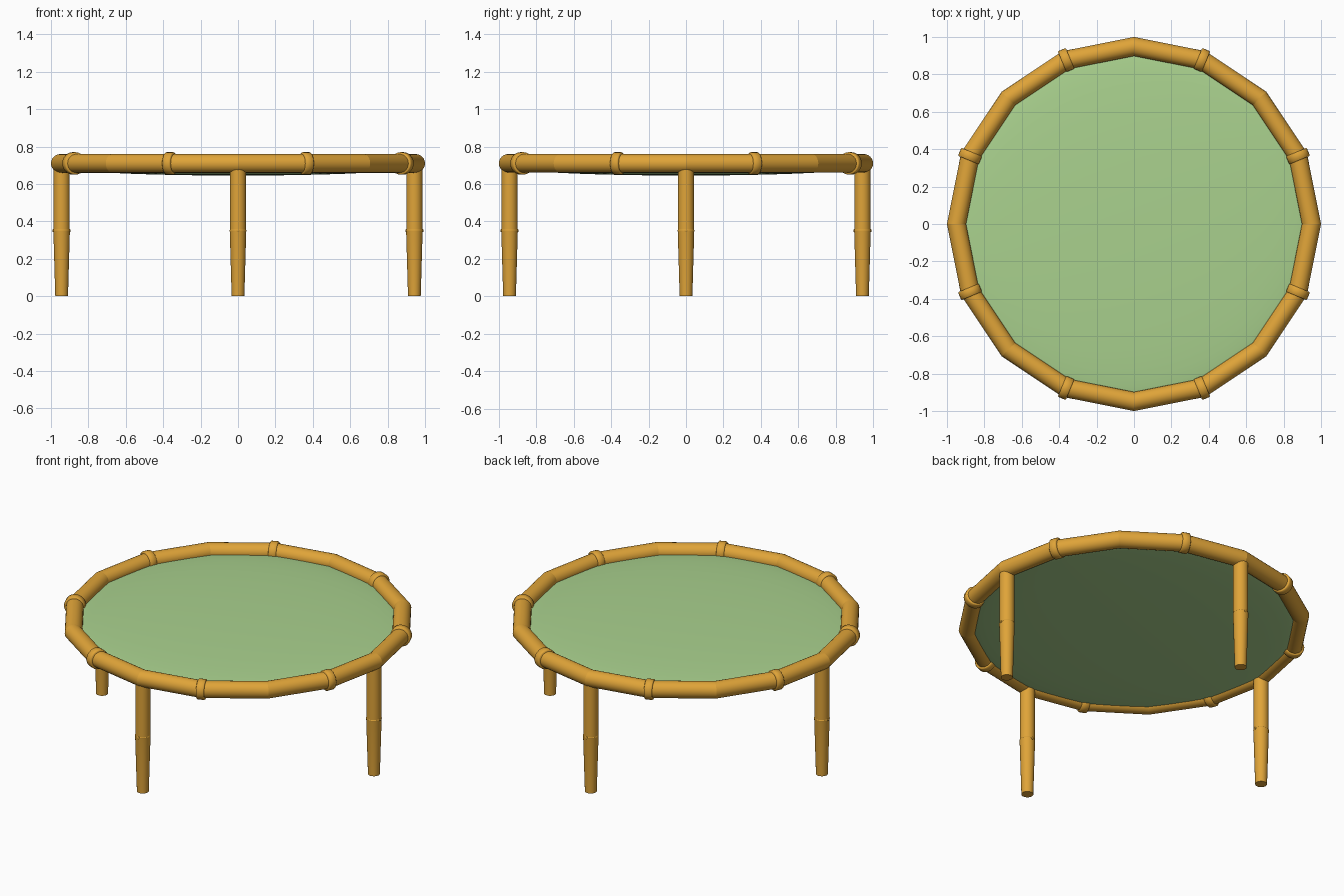
import bpy, bmesh
from math import cos, sin, pi, radians
from mathutils import Vector, Matrix

if "Cube" in bpy.data.objects:
    bpy.data.objects.remove(bpy.data.objects["Cube"])

RING_R, TUBE_R, RING_Z = 0.949, 0.05, 0.71
SIDES, ROUND = 16, 24


def material(name, rgb):
    m = bpy.data.materials.new(name)
    m.use_nodes = True
    color = (*rgb, 1)
    m.diffuse_color = color
    m.node_tree.nodes["Principled BSDF"].inputs["Base Color"].default_value = color
    return m


ORANGE = material("golden orange", (0.74, 0.37, 0.04))
GREEN = material("soft green", (0.40, 0.64, 0.27))


def finish(name, bm, mat, angle=28):
    bmesh.ops.recalc_face_normals(bm, faces=bm.faces[:])
    mesh = bpy.data.meshes.new(name)
    bm.to_mesh(mesh)
    bm.free()
    mesh.materials.append(mat)
    obj = bpy.data.objects.new(name, mesh)
    bpy.context.collection.objects.link(obj)
    bpy.ops.object.select_all(action="DESELECT")
    obj.select_set(True)
    bpy.context.view_layer.objects.active = obj
    bpy.ops.object.shade_smooth_by_angle(angle=radians(angle))
    return obj


def lathe(profile, matrix, bm):
    """Revolve (radius, height) points around z; the ends are capped."""
    rings = [[bm.verts.new(matrix @ Vector((r * cos(2 * pi * i / ROUND),
                                            r * sin(2 * pi * i / ROUND), h)))
              for i in range(ROUND)] for r, h in profile]
    for a, b in zip(rings, rings[1:]):
        for i in range(ROUND):
            j = (i + 1) % ROUND
            bm.faces.new((a[i], a[j], b[j], b[i]))
    bm.faces.new(rings[0][::-1])
    bm.faces.new(rings[-1])


# Ring frame: straight tubes mitred at each corner
bm = bmesh.new()
loops = []
for k in range(SIDES):
    a = 2 * pi * k / SIDES
    loop = []
    for i in range(ROUND):
        t = 2 * pi * i / ROUND
        r = RING_R + TUBE_R * cos(t) / cos(pi / SIDES)
        loop.append(bm.verts.new((r * cos(a), r * sin(a), RING_Z + TUBE_R * sin(t))))
    loops.append(loop)
for k in range(SIDES):
    p, q = loops[k], loops[(k + 1) % SIDES]
    for i in range(ROUND):
        j = (i + 1) % ROUND
        bm.faces.new((p[i], q[i], q[j], p[j]))
for loop in loops:
    for i in range(ROUND):
        bm.edges.get((loop[i], loop[(i + 1) % ROUND])).smooth = False
finish("ring_frame", bm, ORANGE, 20)

# Collars over every second joint
for k in range(8):
    a = pi / 8 + k * pi / 4
    bm = bmesh.new()
    place = (Matrix.Rotation(a, 4, "Z") @ Matrix.Translation((RING_R, 0, RING_Z))
             @ Matrix.Rotation(pi / 2, 4, "X"))
    lathe([(0.056, -0.023), (0.06, -0.019), (0.06, 0.019), (0.056, 0.023)], place, bm)
    finish(f"joint_collar_{k + 1}", bm, ORANGE, 50)

# Jumping mat: a thin padded lens
bm = bmesh.new()
bmesh.ops.create_uvsphere(bm, u_segments=48, v_segments=24, radius=1)
bmesh.ops.transform(bm, verts=bm.verts[:], matrix=Matrix.Translation((0, 0, 0.692))
                    @ Matrix.Diagonal((0.94, 0.94, 0.047, 1)))
finish("mat", bm, GREEN, 180)

# Legs: upper tube, tapered foot and two snap buttons each
for k, side in enumerate(("left", "back", "right", "front")):
    turn = Matrix.Rotation(k * pi / 2, 4, "Z") @ Matrix.Translation((0.943, 0, 0))
    bm = bmesh.new()
    lathe([(0.043, 0.34), (0.043, RING_Z)], turn, bm)
    finish(f"{side}_leg", bm, ORANGE)

    bm = bmesh.new()
    lathe([(0.034, 0), (0.044, 0.345), (0.045, 0.352), (0.042, 0.358)], turn, bm)
    finish(f"{side}_foot", bm, ORANGE)

    bm = bmesh.new()
    for s in (1, -1):
        lathe([(0.008, 0.035), (0.008, 0.046), (0.005, 0.048)],
              turn @ Matrix.Translation((0, 0, 0.35))
              @ Matrix.Rotation(s * pi / 2, 4, "Y"), bm)
    finish(f"{side}_leg_buttons", bm, ORANGE)
